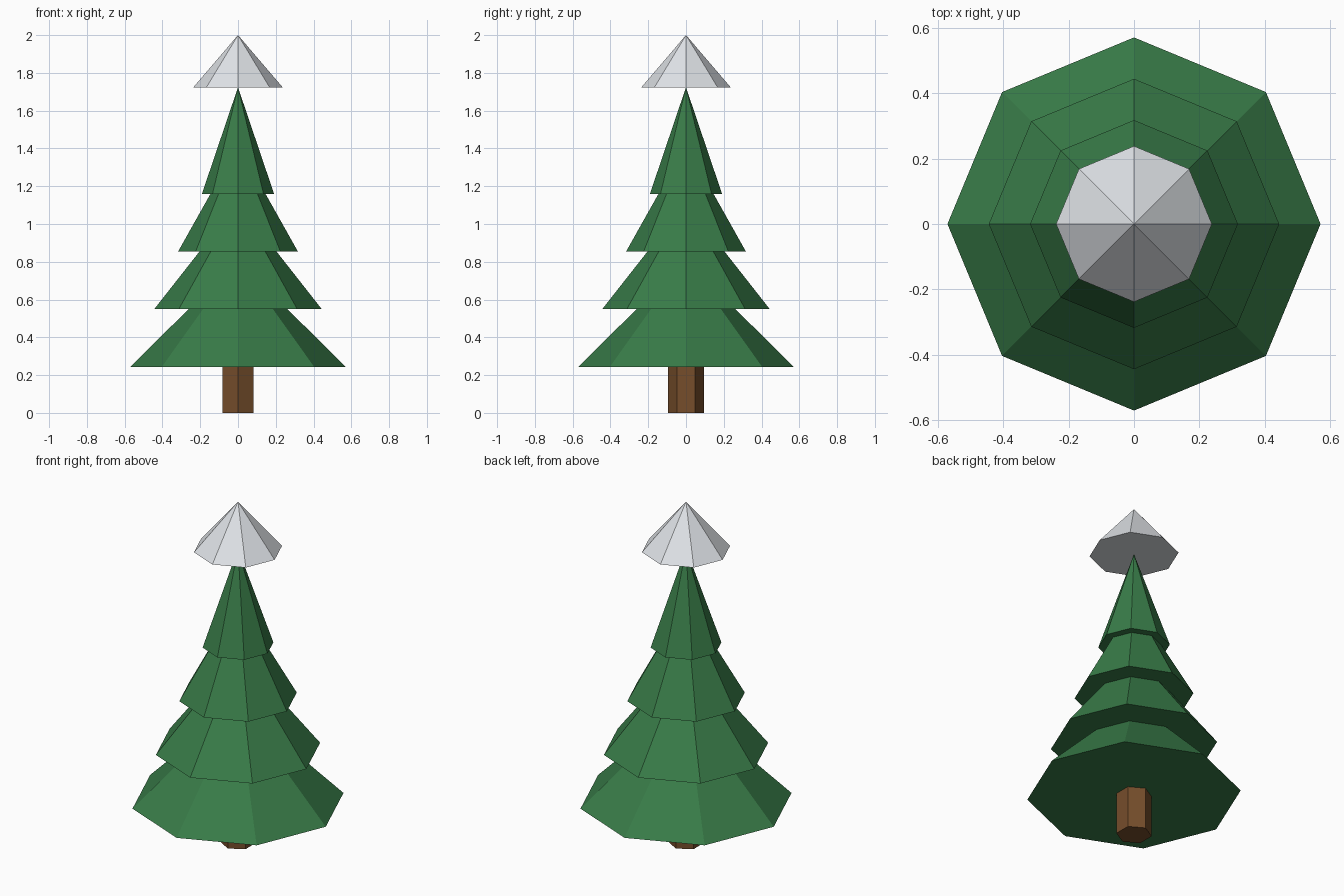
import bpy
import math

cube = bpy.data.objects.get("Cube")
if cube:
    bpy.data.objects.remove(cube, do_unlink=True)


def make_material(name, rgb):
    mat = bpy.data.materials.new(name)
    mat.use_nodes = True
    color = (*rgb, 1.0)
    mat.diffuse_color = color
    bsdf = next(n for n in mat.node_tree.nodes if n.type == 'BSDF_PRINCIPLED')
    bsdf.inputs["Base Color"].default_value = color
    bsdf.inputs["Roughness"].default_value = 0.9
    return mat


def make_cone(name, sides, radius, top_radius, bottom, top, mat, turn=0.0):
    """Flat-shaded cone or prism standing between two heights."""
    bpy.ops.mesh.primitive_cone_add(
        vertices=sides, radius1=radius, radius2=top_radius, depth=top - bottom,
        location=(0, 0, (bottom + top) / 2), rotation=(0, 0, turn))
    obj = bpy.context.object
    obj.name = name
    obj.data.materials.append(mat)
    return obj


needles = make_material("needle green", (0.04, 0.2, 0.065))
bark = make_material("bark brown", (0.18, 0.075, 0.024))
snow = make_material("snow white", (0.85, 0.88, 0.92))

# Six-sided trunk with a corner facing the front
make_cone("trunk", 6, 0.095, 0.095, 0.0, 0.26, bark)

# Four stacked tiers of branches, narrowing evenly upwards
for i in range(4):
    bottom = 0.244 + 0.305 * i
    make_cone(f"branch_tier_{i + 1}", 8, 0.57 - 0.1263 * i, 0.0,
              bottom, bottom + 0.565, needles)

# Snow cap resting on the tip
make_cone("snow_cap", 8, 0.238, 0.0, 1.722, 2.0, snow)
